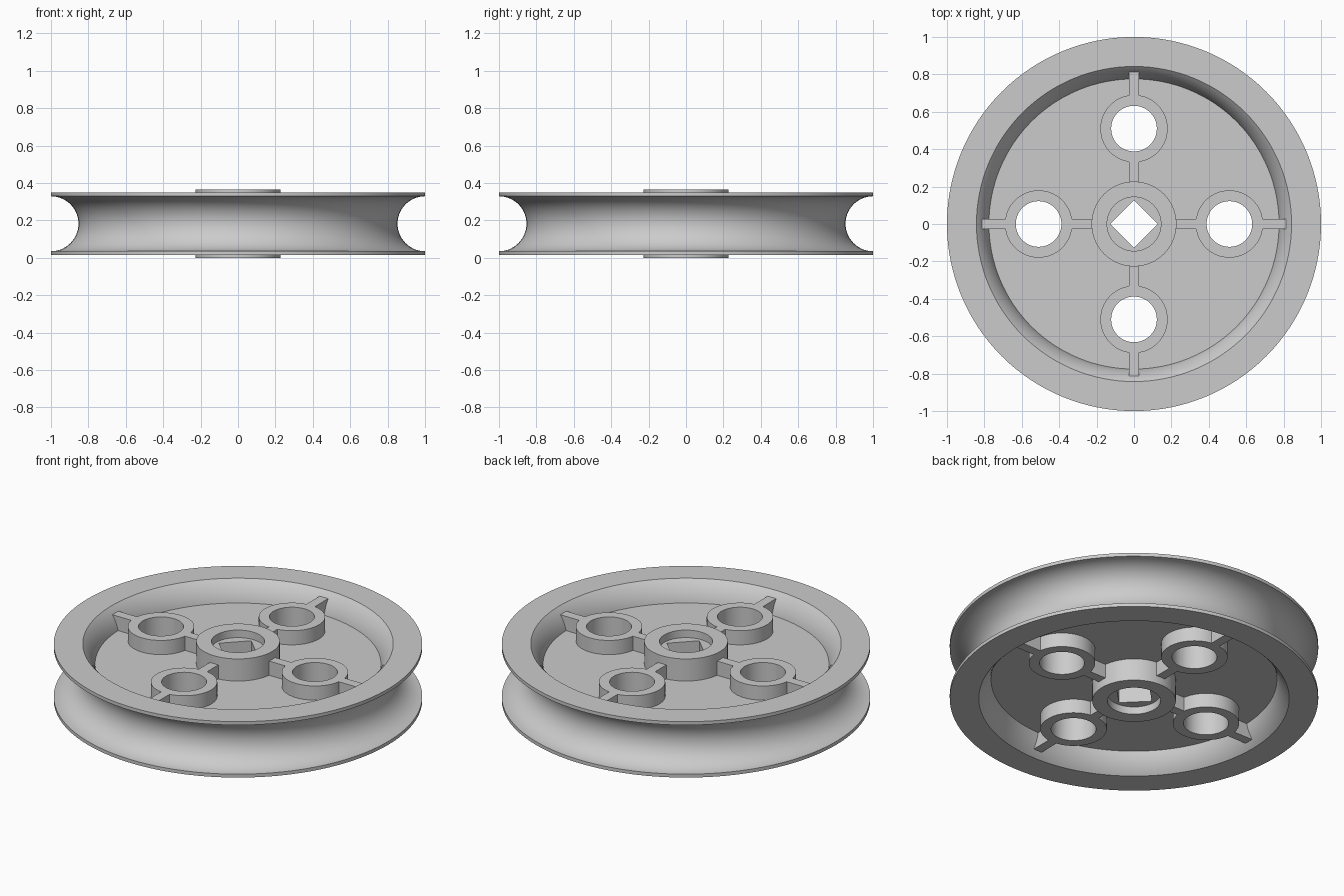
import bpy, bmesh
from math import pi, sin, cos, asin, radians
from mathutils import Matrix

if "Cube" in bpy.data.objects:
    bpy.data.objects.remove(bpy.data.objects["Cube"])

MID = 0.1825                      # mid plane of the wheel
WEB, RIM, BOSS = 0.05, 0.1675, 0.135   # half thicknesses
GROOVE, WALL = 0.147, 0.23        # concentric arcs centred on the outer edge
BOSS_R = 0.51
SPOTS = [(BOSS_R, 0), (-BOSS_R, 0), (0, BOSS_R), (0, -BOSS_R)]

grey = bpy.data.materials.new("light grey")
grey.use_nodes = True
COLOUR = (0.6, 0.6, 0.6, 1)
grey.diffuse_color = COLOUR
grey.node_tree.nodes["Principled BSDF"].inputs["Base Color"].default_value = COLOUR


def finish(bm, name):
    bmesh.ops.recalc_face_normals(bm, faces=bm.faces)
    mesh = bpy.data.meshes.new(name)
    bm.to_mesh(mesh)
    bm.free()
    mesh.materials.append(grey)
    obj = bpy.data.objects.new(name, mesh)
    bpy.context.collection.objects.link(obj)
    return obj


def cylinder(name, r, half, x=0, y=0, z=MID, sides=64):
    bm = bmesh.new()
    bmesh.ops.create_cone(bm, cap_ends=True, segments=sides, radius1=r, radius2=r,
                          depth=2 * half, matrix=Matrix.Translation((x, y, z)))
    return finish(bm, name)


def box(name, sx, sy, sz):
    bm = bmesh.new()
    bmesh.ops.create_cube(bm, size=1, matrix=Matrix.Translation((0, 0, MID))
                          @ Matrix.Diagonal((sx, sy, sz, 1)))
    return finish(bm, name)


def combine(target, tool, operation):
    mod = target.modifiers.new("bool", 'BOOLEAN')
    mod.operation, mod.object, mod.solver = operation, tool, 'EXACT'
    with bpy.context.temp_override(object=target, active_object=target):
        bpy.ops.object.modifier_apply(modifier=mod.name)
    bpy.data.objects.remove(tool)


def smooth(obj):
    bpy.ops.object.select_all(action='DESELECT')
    obj.select_set(True)
    bpy.context.view_layer.objects.active = obj
    bpy.ops.object.shade_smooth_by_angle(angle=radians(30))


# Grooved rim and web, turned from one mirrored profile
def arc(radius, start, end, steps):
    angles = [start + (end - start) * i / steps for i in range(steps + 1)]
    return [(1 - radius * cos(a), radius * sin(a)) for a in angles]


upper = [(0.2, WEB)] + arc(WALL, asin(WEB / WALL), asin(RIM / WALL), 10)
upper += [(1, RIM)] + arc(GROOVE, pi / 2, 0, 14)
profile = upper + [(r, -z) for r, z in reversed(upper[:-1])]
bm = bmesh.new()
verts = [bm.verts.new((r, 0, MID + z)) for r, z in profile]
edges = [bm.edges.new((verts[i - 1], verts[i])) for i in range(len(verts))]
bmesh.ops.spin(bm, geom=verts + edges, axis=(0, 0, 1), cent=(0, 0, 0),
               angle=2 * pi, steps=128)
bmesh.ops.remove_doubles(bm, verts=bm.verts, dist=0.0001)
rim = finish(bm, "rim_and_web")

# Crossed ribs joined with four round bosses
spokes = box("ribs_and_bosses", 1.626, 0.056, 2 * BOSS)
combine(spokes, box("rib", 0.056, 1.626, 2 * BOSS), 'UNION')
for x, y in SPOTS:
    combine(spokes, cylinder("boss", 0.18, BOSS, x, y), 'UNION')
combine(spokes, cylinder("centre_cut", 0.2, 0.3), 'DIFFERENCE')

# Round holes through the bosses and the web
for part in (rim, spokes):
    for x, y in SPOTS:
        combine(part, cylinder("hole_cut", 0.122, 0.3, x, y), 'DIFFERENCE')

# Hub with a square axle hole and a round recess on each side
hub = cylinder("hub", 0.227, MID)
square = cylinder("axle_cut", 0.126, 0.3, sides=4)
combine(hub, square, 'DIFFERENCE')
for z in (0, 2 * MID):
    combine(hub, cylinder("recess_cut", 0.144, 0.045, z=z), 'DIFFERENCE')

for part in (rim, spokes, hub):
    smooth(part)
